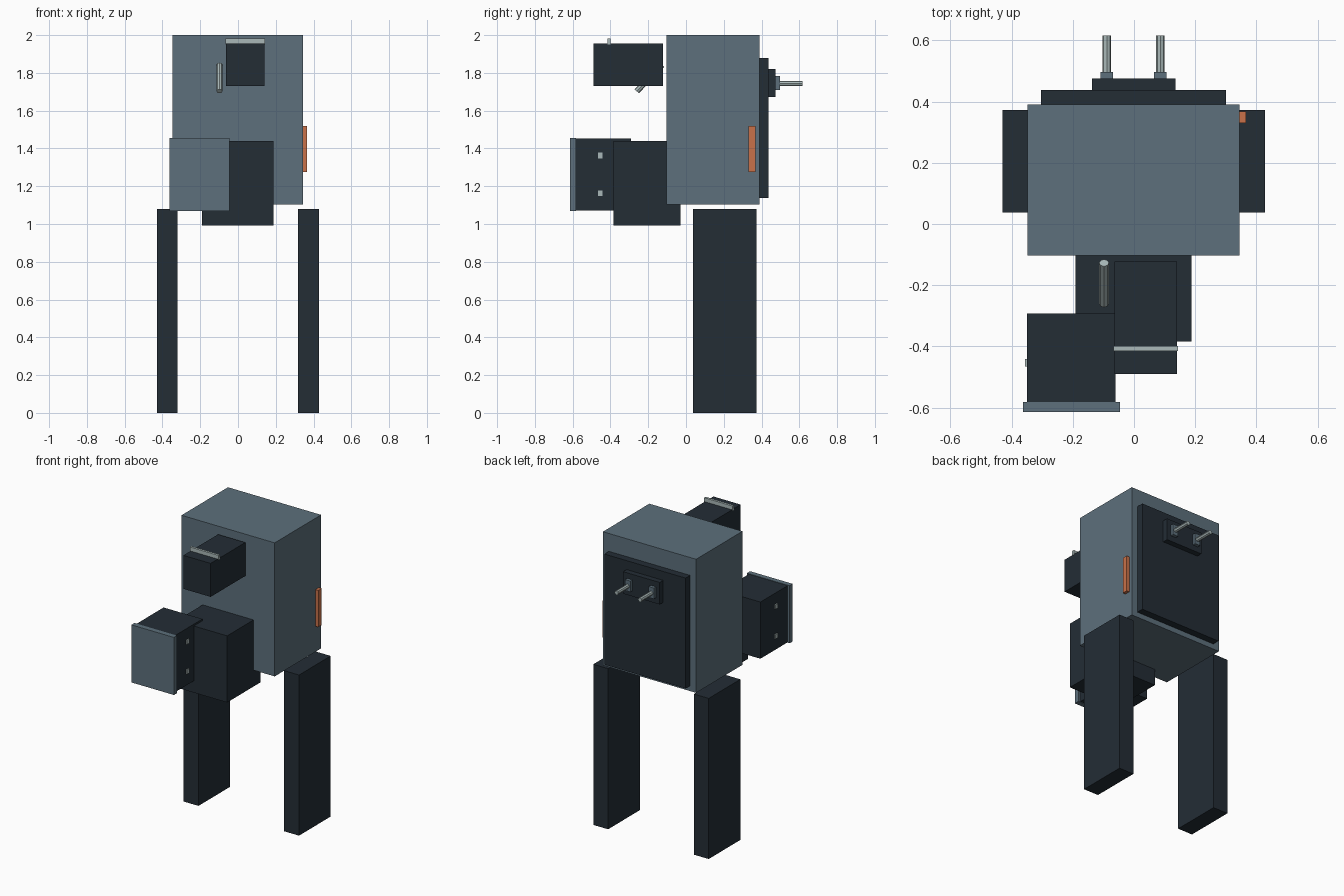
import bpy
from mathutils import Vector

if "Cube" in bpy.data.objects:
    bpy.data.objects.remove(bpy.data.objects["Cube"])


def material(name, rgb):
    m = bpy.data.materials.new(name)
    m.diffuse_color = (*rgb, 1)
    m.use_nodes = True
    m.node_tree.nodes["Principled BSDF"].inputs["Base Color"].default_value = m.diffuse_color
    return m


slate = material("slate_grey", (0.109, 0.160, 0.200))
dark = material("dark_navy", (0.017, 0.026, 0.036))
orange = material("orange", (0.58, 0.165, 0.068))
pale = material("pale_metal", (0.40, 0.485, 0.485))


def box(name, x, y, z, mat):
    """Axis-aligned box from (min, max) pairs."""
    bpy.ops.mesh.primitive_cube_add(size=1)
    o = bpy.context.object
    o.name = name
    for v in o.data.vertices:
        v.co = [lo + (c + 0.5) * (hi - lo) for c, (lo, hi) in zip(v.co, (x, y, z))]
    o.data.materials.append(mat)
    return o


def rod(name, a, b, radius, mat, sides=8):
    """Faceted rod between two points."""
    a, b = Vector(a), Vector(b)
    d = b - a
    bpy.ops.mesh.primitive_cylinder_add(
        vertices=sides, radius=radius, depth=d.length, location=(a + b) / 2,
        rotation=d.to_track_quat('Z', 'Y').to_euler())
    o = bpy.context.object
    o.name = name
    o.data.materials.append(mat)
    return o


# Main body and legs
box("body", (-0.348, 0.345), (-0.103, 0.39), (1.102, 2.0), slate)
for side, x in (("left", (-0.43, -0.32)), ("right", (0.318, 0.428))):
    box(side + "_leg", x, (0.037, 0.373), (0, 1.08), dark)

# Back panel with plate and two prongs
box("back_panel", (-0.304, 0.301), (0.388, 0.438), (1.137, 1.88), dark)
box("prong_plate", (-0.137, 0.135), (0.436, 0.475), (1.672, 1.82), dark)
for side, x in (("left", -0.089), ("right", 0.086)):
    box(side + "_prong_base", (x - 0.02, x + 0.02), (0.473, 0.497), (1.71, 1.783), slate)
    rod(side + "_prong", (x, 0.495, 1.744), (x, 0.617, 1.744), 0.014, pale)

# Side light
box("side_light", (0.34, 0.366), (0.33, 0.367), (1.274, 1.52), orange)

# Upper floating box with top bar and slanted lever
box("upper_box", (-0.063, 0.14), (-0.491, -0.122), (1.73, 1.955), dark)
box("upper_bar", (-0.067, 0.144), (-0.415, -0.399), (1.95, 1.981), pale)
rod("lever", (-0.098, -0.261, 1.703), (-0.098, -0.127, 1.843), 0.016, pale)

# Lower block
box("lower_block", (-0.191, 0.188), (-0.384, -0.03), (0.992, 1.44), dark)

# Side pod with front cap and two cross pins
box("pod", (-0.349, -0.06), (-0.585, -0.292), (1.071, 1.452), dark)
box("pod_cap", (-0.363, -0.046), (-0.615, -0.582), (1.068, 1.455), slate)
for level, z in (("lower", 1.163), ("upper", 1.363)):
    box(level + "_pin", (-0.357, -0.053), (-0.466, -0.442), (z - 0.015, z + 0.015), pale)
